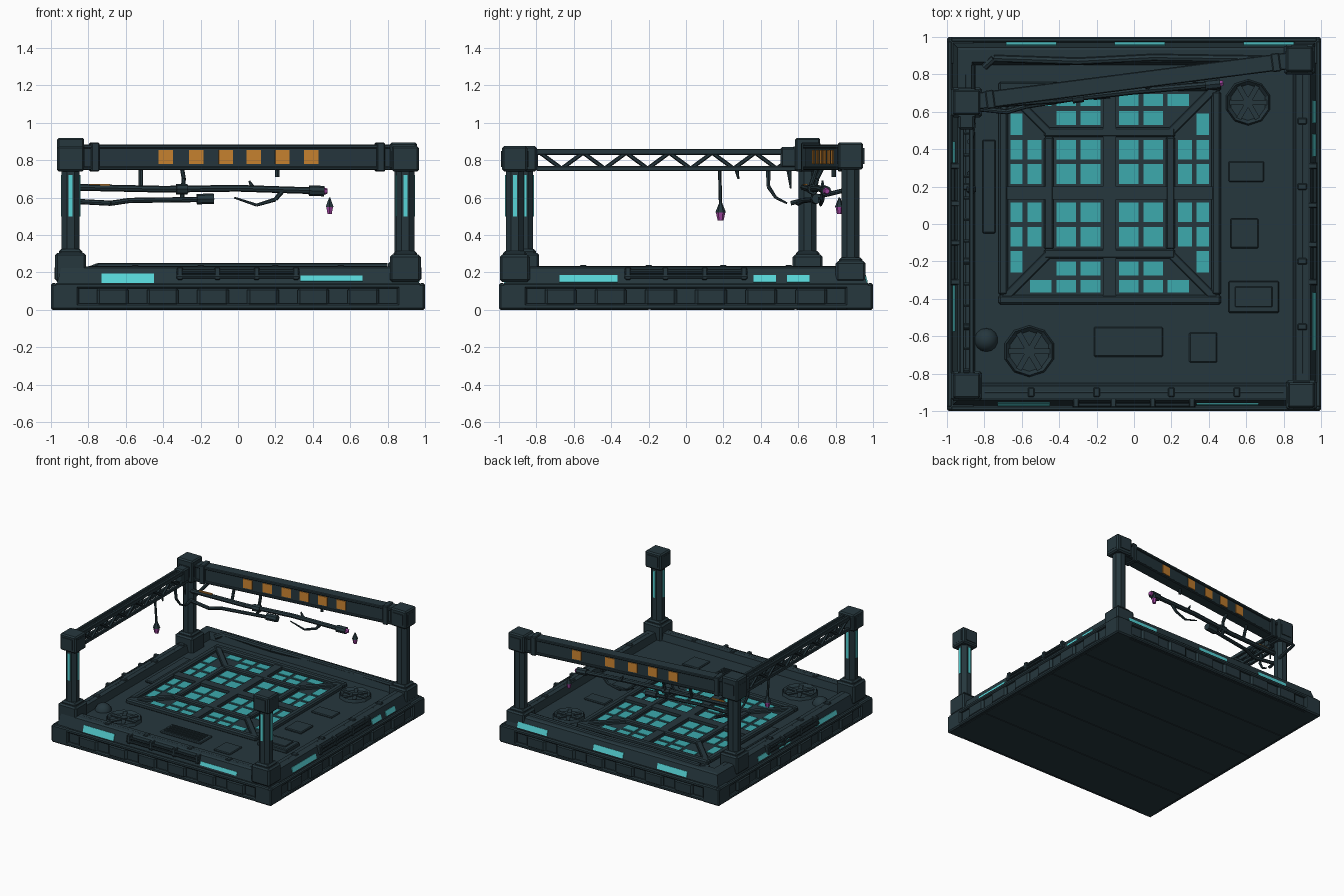
import bpy, bmesh, math
from mathutils import Matrix, Vector

if "Cube" in bpy.data.objects:
    bpy.data.objects.remove(bpy.data.objects["Cube"])

def mat(name, rgb):
    m = bpy.data.materials.new(name)
    m.diffuse_color = (*rgb, 1)
    m.use_nodes = True
    m.node_tree.nodes["Principled BSDF"].inputs["Base Color"].default_value = m.diffuse_color
    return m

HULL = mat("dark_slate", (0.019, 0.038, 0.047))
GLASS = mat("teal_glass", (0.045, 0.40, 0.42))
GLOW = mat("bright_cyan", (0.095, 0.66, 0.68))
AMBER = mat("amber", (0.60, 0.23, 0.03))
PINK = mat("orchid_pink", (0.36, 0.06, 0.36))
I4 = Matrix.Identity(4)

def finish(name, bm, m, smooth=False):
    bmesh.ops.recalc_face_normals(bm, faces=bm.faces[:])
    for f in bm.faces:
        f.smooth = smooth
    me = bpy.data.meshes.new(name)
    bm.to_mesh(me)
    bm.free()
    me.materials.append(m)
    ob = bpy.data.objects.new(name, me)
    bpy.context.collection.objects.link(ob)
    return ob

def boxes(name, items, m, bevel=0.0, M=I4, rot=I4):
    """items: list of (centre, size); joined into one object."""
    bm = bmesh.new()
    for c, s in items:
        bmesh.ops.create_cube(bm, size=1, matrix=M @ Matrix.Translation(c) @ rot @ Matrix.Diagonal((*s, 1)))
    if bevel:
        bmesh.ops.bevel(bm, geom=bm.edges[:], offset=bevel, segments=1, affect='EDGES', profile=0.5)
    return finish(name, bm, m)

def rods(name, paths, r, m=HULL, sides=8, tip=None):
    """Straight or tapered tubes through lists of points."""
    bm = bmesh.new()
    for pts in paths:
        n = len(pts) - 1
        rad = [r + ((tip if tip is not None else r) - r) * i / n for i in range(n + 1)]
        for i in range(n):
            a, b = Vector(pts[i]), Vector(pts[i + 1])
            q = (b - a).to_track_quat('Z', 'Y').to_matrix().to_4x4()
            bmesh.ops.create_cone(bm, cap_ends=True, segments=sides, radius1=rad[i], radius2=rad[i + 1],
                                  depth=(b - a).length, matrix=Matrix.Translation((a + b) / 2) @ q)
    return finish(name, bm, m, False)

def side(k):
    """0 front, 1 right, 2 back, 3 left"""
    return Matrix.Rotation(k * math.pi / 2, 4, 'Z')

# platform body: square rings of one rim profile, capped by the deck and the underside
profile = [(0.975, 0.004), (0.975, 0.115), (0.968, 0.14), (0.945, 0.225), (0.93, 0.232),
           (0.865, 0.232), (0.85, 0.175)]
bm = bmesh.new()
rings = [[bm.verts.new((sx * h, sy * h, z)) for sx, sy in ((-1, -1), (1, -1), (1, 1), (-1, 1))] for h, z in profile]
for a, b in zip(rings, rings[1:]):
    for i in range(4):
        j = (i + 1) % 4
        bm.faces.new((a[i], a[j], b[j], b[i]))
bm.faces.new(rings[0])
bm.faces.new(rings[-1])
finish("platform", bm, HULL)

# underside planks
boxes("underside_planks", [((0, -0.78 + i * 0.39, 0.01), (1.94, 0.38, 0.02)) for i in range(5)], HULL)

# skirt armour pads, ledges, corner blocks
for k, n in enumerate(("front", "right", "back", "left")):
    M = side(k)
    boxes(n + "_skirt", [((0, -0.985, 0.128), (1.96, 0.03, 0.03)), ((0, -0.985, 0.018), (1.96, 0.03, 0.03))],
          HULL, 0.008, M)
    boxes(n + "_skirt_pads", [((-0.67 + i * 0.268, -0.983, 0.07), (0.17, 0.034, 0.10)) for i in range(6)],
          HULL, 0.015, M)
    boxes(n + "_corner_block", [((-0.925, -0.925, 0.07), (0.15, 0.15, 0.14))], HULL, 0.01, M)
    boxes(n + "_corner_plate", [((-0.925, -0.997, 0.075), (0.09, 0.006, 0.08))], HULL, 0, M)

# glowing rim strips on the leaning rim face
lean = Matrix.Rotation(-0.285, 4, 'X')
strips = [[(-0.59, 0.28, 0.055), (0.50, 0.33, 0.03)], [(-0.52, 0.31, 0.04), (0.42, 0.12, 0.04), (0.60, 0.12, 0.04)],
          [(-0.72, 0.27, 0.045), (-0.03, 0.27, 0.045), (0.55, 0.27, 0.045)],
          [(-0.36, 0.16, 0.035), (-0.1, 0.14, 0.035), (0.44, 0.27, 0.035)]]
for k, n in enumerate(("front", "right", "back", "left")):
    boxes(n + "_light_strips", [((t, -0.962, 0.167), (w, 0.009, h)) for t, w, h in strips[k]], GLOW, 0, side(k), lean)

# pipes and clamps along the rim
for k, n in enumerate(("front", "right", "left")):
    M = side((0, 1, 3)[k])
    rods(n + "_rim_pipes", [[M @ Vector((a, d, z)), M @ Vector((b, d, z))] for a, b, d, z in
         ((-0.33, 0.33, -0.968, 0.205), (-0.33, 0.33, -0.972, 0.178), (-0.8, 0.8, -0.90, 0.225))], 0.01)
    boxes(n + "_rim_clamps", [((x, -0.955, 0.195), (0.03, 0.05, 0.07)) for x in (-0.31, -0.11, 0.1, 0.31)]
          + [((x, -0.90, 0.23), (0.035, 0.05, 0.022)) for x in (-0.55, -0.2, 0.2, 0.55)], HULL, 0.005, M)
rods("back_rim_pipe", [[(-0.8, 0.84, 0.21), (-0.75, 0.885, 0.23), (-0.3, 0.87, 0.23), (0.1, 0.89, 0.23), (0.8, 0.88, 0.23)]], 0.02)

# skylight frame in the deck
cx, cy = -0.13, 0.165
def sq(h, w, z, t):
    return [((cx, cy + s * h, z), (2 * h + w, w, t)) for s in (-1, 1)] + \
           [((cx + s * h, cy, z), (w, 2 * h - w, t)) for s in (-1, 1)]
boxes("skylight_bed", [((cx, cy, 0.178), (1.14, 1.14, 0.012))], HULL)
boxes("skylight_outer_frame", sq(0.57, 0.05, 0.19, 0.04), HULL, 0.01)
boxes("skylight_inner_frame", sq(0.325, 0.05, 0.19, 0.034), HULL, 0.008)
boxes("skylight_cross_bars", [((cx, cy, 0.19), (0.07, 1.1, 0.03)), ((cx, cy, 0.19), (1.1, 0.07, 0.03))], HULL)
for i in range(4):
    R = Matrix.Translation((cx, cy, 0)) @ Matrix.Rotation(math.pi / 4 + i * math.pi / 2, 4, 'Z')
    boxes("skylight_diagonal_bar", [((0.63, 0, 0.19), (0.34, 0.045, 0.032))], HULL, 0.006, R)

# glass panes: inner cells, then the ring around them
inner = [(0.05, 0.155), (0.18, 0.285)]
panes = []
def pane(a, b, sx, sy):
    panes.append(((cx + sx * sum(a) / 2, cy + sy * sum(b) / 2, 0.185), (a[1] - a[0], b[1] - b[0], 0.009)))
for sx in (-1, 1):
    for sy in (-1, 1):
        for a in inner:
            for b in inner:
                pane(a, b, sx, sy)
        for r in ((0.365, 0.44), (0.465, 0.53)):
            for t in inner + [(0.31, r[0] - 0.04)]:
                if t[1] > t[0] + 0.03:
                    pane(t, r, sx, sy)
                    pane(r, t, sx, sy)
boxes("glass_panes", panes, GLASS)

# round deck vents with fan blades
for x, y, r in ((0.61, 0.65, 0.125), (-0.56, -0.68, 0.14)):
    bm = bmesh.new()
    bmesh.ops.create_cone(bm, cap_ends=True, segments=10, radius1=r, radius2=r * 0.92, depth=0.03,
                          matrix=Matrix.Translation((x, y, 0.185)))
    top = max(bm.faces, key=lambda f: f.calc_center_median().z)
    bmesh.ops.inset_region(bm, faces=[top], thickness=r * 0.15)
    bmesh.ops.translate(bm, verts=top.verts[:], vec=(0, 0, -0.02))
    finish("deck_vent", bm, HULL)
    for i in range(6):
        boxes("vent_blade", [((r * 0.45, 0, 0.188), (r * 0.7, r * 0.22, 0.008))], HULL, 0,
              Matrix.Translation((x, y, 0)) @ Matrix.Rotation(i * math.pi / 3, 4, 'Z'))
    rods("vent_hub", [[(x, y, 0.175), (x, y, 0.2)]], r * 0.2)
bm = bmesh.new()
bmesh.ops.create_uvsphere(bm, u_segments=14, v_segments=8, radius=0.065, matrix=Matrix.Translation((-0.79, -0.62, 0.165)))
finish("deck_dome", bm, HULL, True)

# deck plates, crate and louvres
boxes("deck_plates", [((0.6, 0.28, 0.18), (0.19, 0.11, 0.016)), ((0.59, -0.05, 0.18), (0.15, 0.16, 0.02)),
      ((-0.03, -0.63, 0.18), (0.37, 0.16, 0.016)), ((0.37, -0.66, 0.18), (0.15, 0.16, 0.016)),
      ((0.64, -0.39, 0.19), (0.27, 0.17, 0.035)), ((-0.775, 0.2, 0.185), (0.07, 0.5, 0.02))], HULL, 0.006)
boxes("deck_louvres", [((-0.03, -0.68 + i * 0.033, 0.19), (0.32, 0.014, 0.012)) for i in range(4)], HULL)
boxes("crate_lid", [((0.64, -0.39, 0.21), (0.2, 0.11, 0.012))], HULL, 0.004)

# corner posts: name, x, y, base top, cap bottom, cap top, lit
posts = [("front_left", -0.895, -0.865, 0.305, 0.74, 0.875, True), ("front_right", 0.895, -0.915, 0.295, 0.74, 0.875, True),
         ("back_left", -0.895, 0.65, 0.295, 0.74, 0.92, False), ("back_right", 0.885, 0.88, 0.26, 0.75, 0.895, False)]
for n, x, y, b, c0, c1, lit in posts:
    T = Matrix.Translation((x, y, 0))
    boxes(n + "_post_base", [((0, 0, (0.15 + b) / 2), (0.165, 0.16, b - 0.15))], HULL, 0.012, T)
    boxes(n + "_post_foot", [((0, 0, b), (0.125, 0.125, 0.04))], HULL, 0.012, T)
    bm = bmesh.new()
    bmesh.ops.create_cone(bm, cap_ends=True, segments=8, radius1=0.052, radius2=0.052, depth=c0 - b + 0.04,
                          matrix=Matrix.Translation((x, y, (c0 + b) / 2)) @ Matrix.Rotation(math.pi / 8, 4, 'Z'))
    finish(n + "_post", bm, HULL)
    boxes(n + "_post_cap", [((0, 0, (c0 + c1) / 2), (0.145, 0.135, c1 - c0))], HULL, 0.01, T)
    for k in range(4):
        if lit:
            boxes(n + "_post_light", [((0, -0.048, 0.61), (0.022, 0.009, 0.22))], GLOW, 0, T @ side(k))
        boxes(n + "_cap_plate", [((0, -0.07, (c0 + c1) / 2), (0.09, 0.008, 0.085))], HULL, 0, T @ side(k))

# slanted back beam with amber windows on both faces
ang = math.atan2(0.23, 1.78)
B = Matrix.Translation((-0.005, 0.765, 0)) @ Matrix.Rotation(ang, 4, 'Z')
boxes("back_beam", [((0, 0, 0.815), (1.74, 0.064, 0.12))], HULL, 0.004, B)
boxes("back_beam_flanges", [((0, 0, 0.873), (1.74, 0.09, 0.022)), ((0, 0, 0.757), (1.74, 0.09, 0.018))], HULL, 0.005, B)
boxes("back_beam_collars", [((x, 0, 0.817), (0.045, 0.1, 0.155)) for x in (-0.77, 0.77)], HULL, 0.006, B)
for s, xs in ((-1, (-0.39, -0.225, -0.065, 0.085, 0.24, 0.395)), (1, (-0.4, -0.23, -0.06, 0.13, 0.41))):
    boxes("amber_windows", [((x, s * 0.033, 0.817), (0.077, 0.009, 0.074)) for x in xs], AMBER, 0, B)

# left truss: chords and zigzag web
boxes("truss_chords", [((-0.895 + dx, -0.1, z), (0.024, 1.4, t)) for dx in (-0.025, 0.025)
                       for z, t in ((0.845, 0.032), (0.755, 0.026))], HULL, 0.004)
zig = [(-0.78 + i * 0.115, 0.84 if i % 2 == 0 else 0.755) for i in range(13)]
rods("truss_web", [[(x, y, z) for y, z in zig] for x in (-0.92, -0.87)], 0.011, HULL, 6)
rods("truss_ties", [[(-0.92, y, z), (-0.87, y, z)] for y, z in zig], 0.009, HULL, 6)
boxes("truss_joint", [((-0.895, 0.55, 0.815), (0.085, 0.09, 0.11))], HULL, 0.01)

# pipes hanging below the beam
rods("upper_hanging_pipe", [[(-0.87, 0.63, 0.655), (-0.4, 0.665, 0.645), (0.0, 0.71, 0.65), (0.46, 0.75, 0.635)]], 0.018)
rods("lower_hanging_pipe", [[(-0.87, 0.62, 0.58), (-0.68, 0.6, 0.57), (-0.58, 0.63, 0.585), (-0.2, 0.69, 0.59)]], 0.014)
rods("pipe_couplings", [[(-0.22, 0.69, 0.592), (-0.13, 0.7, 0.594)], [(0.38, 0.742, 0.637), (0.46, 0.75, 0.635)],
                        [(-0.33, 0.672, 0.645), (-0.27, 0.68, 0.645)]], 0.028)
rods("pipe_hangers", [[(-0.3, 0.73, 0.76), (-0.29, 0.7, 0.70), (-0.3, 0.68, 0.59)], [(-0.52, 0.7, 0.76), (-0.52, 0.66, 0.64)],
                      [(0.21, 0.79, 0.76), (0.21, 0.79, 0.71)], [(-0.86, 0.56, 0.57), (-0.86, 0.85, 0.64)]], 0.012)
boxes("amber_pipe_label", [((-0.74, 0.638, 0.67), (0.11, 0.016, 0.008))], AMBER, 0, I4, Matrix.Rotation(0.08, 4, 'Z'))

# vines and buds
rods("vines", [[(0.24, 0.73, 0.64), (0.2, 0.73, 0.59), (0.1, 0.72, 0.56), (-0.02, 0.71, 0.6)],
               [(-0.88, 0.44, 0.75), (-0.87, 0.44, 0.66), (-0.86, 0.48, 0.6), (-0.85, 0.54, 0.57)],
               [(-0.88, 0.27, 0.76), (-0.88, 0.28, 0.7)], [(0.08, 0.73, 0.65), (0.06, 0.73, 0.69)],
               [(-0.88, 0.55, 0.75), (-0.87, 0.56, 0.65)]], 0.014, HULL, 6, 0.005)
rods("truss_vine", [[(-0.88, 0.18, 0.75), (-0.87, 0.185, 0.55)]], 0.009, HULL, 6)
for n, (x, y, z), s in (("truss", (-0.87, 0.185, 0.51), 1.2), ("beam", (0.49, 0.82, 0.54), 1.0)):
    rods(n + "_bud_cap", [[(x, y, z + 0.01), (x, y, z + 0.06 * s)]], 0.024 * s, HULL, 6, 0.004)
    rods(n + "_bud", [[(x, y, z + 0.012), (x, y, z - 0.028 * s)]], 0.021 * s, PINK, 6, 0.013 * s)
rods("pipe_end_bud", [[(0.455, 0.75, 0.635), (0.477, 0.754, 0.634)]], 0.022, PINK, 6, 0.014)
